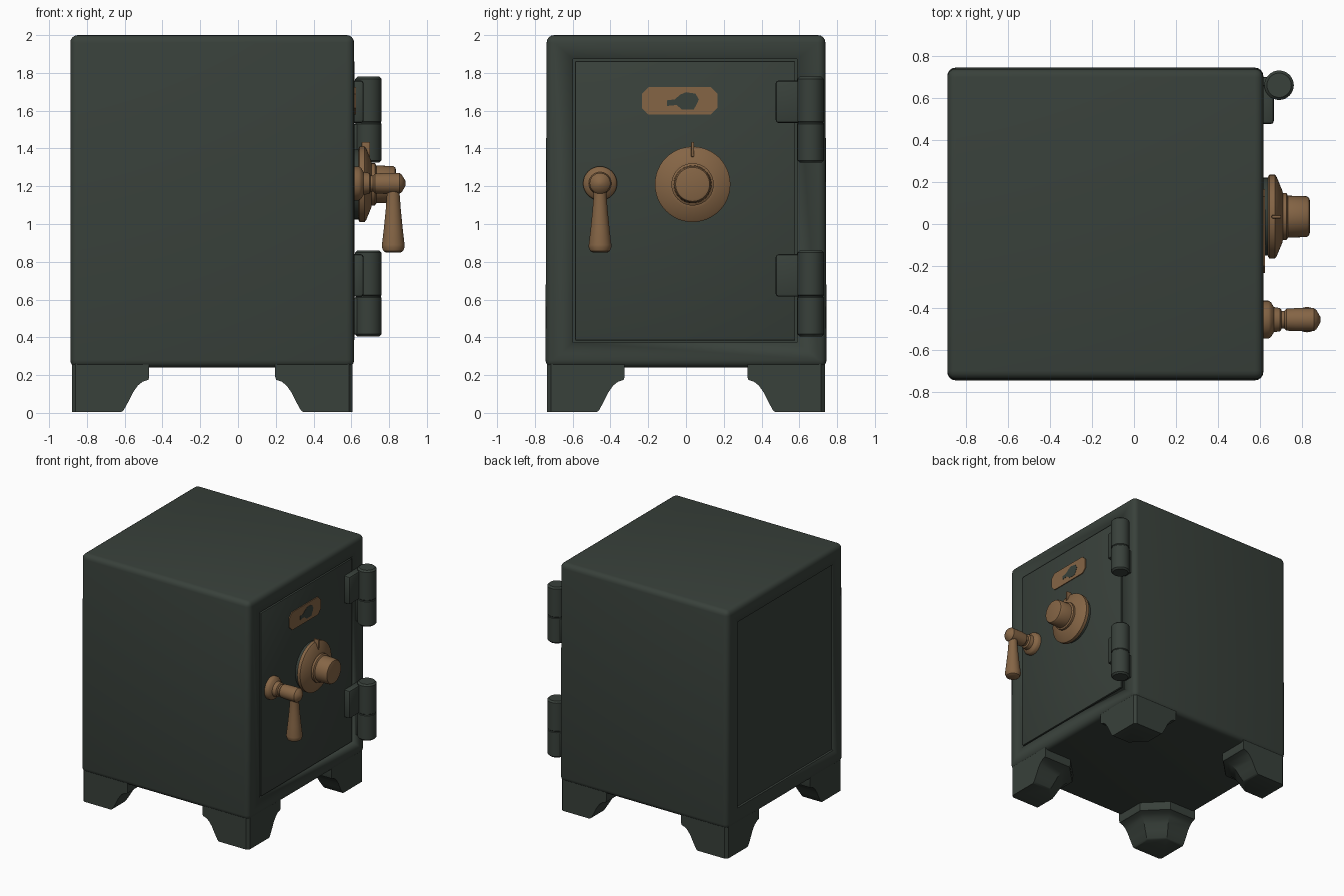
import bpy, bmesh, math
from mathutils import Matrix, Vector

if "Cube" in bpy.data.objects:
    bpy.data.objects.remove(bpy.data.objects["Cube"])


def material(name, rgb):
    m = bpy.data.materials.new(name)
    m.diffuse_color = (*rgb, 1)
    m.use_nodes = True
    m.node_tree.nodes["Principled BSDF"].inputs["Base Color"].default_value = m.diffuse_color
    return m


GREEN = material("dark green paint", (0.040, 0.052, 0.043))
BRASS = material("aged brass", (0.235, 0.130, 0.060))


def finish(name, bm, mat, angle=35):
    bmesh.ops.recalc_face_normals(bm, faces=bm.faces)
    me = bpy.data.meshes.new(name)
    bm.to_mesh(me)
    bm.free()
    me.materials.append(mat)
    ob = bpy.data.objects.new(name, me)
    bpy.context.collection.objects.link(ob)
    bpy.ops.object.select_all(action='DESELECT')
    ob.select_set(True)
    bpy.context.view_layer.objects.active = ob
    bpy.ops.object.shade_smooth_by_angle(angle=math.radians(angle))
    return ob


def box(name, lo, hi, mat, bevel=0.0, seg=3, flare=0.0):
    """Box between two corners; flare widens the bottom in y."""
    bm = bmesh.new()
    bmesh.ops.create_cube(bm, size=1)
    lo, hi = Vector(lo), Vector(hi)
    for v in bm.verts:
        low = v.co.z < 0
        side = math.copysign(flare, v.co.y) if low else 0
        v.co = Vector([lo[i] + (v.co[i] + 0.5) * (hi[i] - lo[i]) for i in range(3)])
        v.co.y += side
    if bevel:
        bmesh.ops.bevel(bm, geom=bm.edges[:], offset=bevel, segments=seg,
                        profile=0.5, affect='EDGES')
    return finish(name, bm, mat)


def loft(name, rings, mat, angle=35):
    """Skin a stack of equal-length rings and cap both ends."""
    bm = bmesh.new()
    vs = [[bm.verts.new(p) for p in r] for r in rings]
    n = len(vs[0])
    for a, b in zip(vs, vs[1:]):
        for i in range(n):
            bm.faces.new((a[i], a[(i + 1) % n], b[(i + 1) % n], b[i]))
    bm.faces.new(vs[0])
    bm.faces.new(vs[-1])
    return finish(name, bm, mat, angle)


def lathe(name, profile, origin, axis, mat, n=40):
    """Turn (radius, distance) pairs about an axis through origin."""
    rot = Vector(axis).to_track_quat('Z', 'Y').to_matrix().to_4x4()
    m = Matrix.Translation(origin) @ rot
    rings = [[m @ Vector((r * math.cos(2 * math.pi * i / n),
                          r * math.sin(2 * math.pi * i / n), h)) for i in range(n)]
             for r, h in profile]
    return loft(name, rings, mat)


# Body with shallow recesses for the door and the back panel
body = box("safe_body", (-0.888, -0.738, 0.24), (0.615, 0.738, 2.0), GREEN, 0.04, 4, 0.006)
cutters = [box("door_cutter", (0.575, -0.597, 0.373), (0.8, 0.588, 1.873), GREEN),
           box("back_cutter", (-1.1, -0.61, 0.373), (-0.870, 0.61, 1.873), GREEN)]
for c in cutters:
    c.hide_render = True
    mod = body.modifiers.new("recess", 'BOOLEAN')
    mod.object = c
    mod.operation = 'DIFFERENCE'
    mod.solver = 'EXACT'
bpy.context.view_layer.objects.active = body
for mod in list(body.modifiers):
    if mod.type == 'NODES':
        continue
    bpy.ops.object.modifier_apply(modifier=mod.name)
for c in cutters:
    bpy.data.objects.remove(c, do_unlink=True)

# Door slab, leaving a thin seam around it
box("door", (0.56, -0.587, 0.383), (0.617, 0.578, 1.863), GREEN, 0.006, 2)

# Bracket feet: curved corner blocks with a chamfered inner side
foot_profile = [(0.015, 0.25), (0.0, 0.265), (0.015, 0.275), (0.06, 0.30), (0.11, 0.325),
                (0.145, 0.35), (0.165, 0.375), (0.175, 0.405), (0.19, 0.41), (0.26, 0.41)]
foot_profile[0] = (0.005, 0.262)
foot_profile[1] = (0.010, 0.270)
for sx, xname in ((-1, "back"), (1, "door_side")):
    for sy, yname in ((-1, "left"), (1, "right")):
        cx, cy = (-0.880 if sx < 0 else 0.607), sy * 0.735
        rings = []
        for z, w in foot_profile:
            t, c = w * 0.6, 0.02
            plan = [(c, 0), (w, 0), (w, t), (t, w), (0, w), (0, c)]
            rings.append([(cx - sx * a, cy - sy * b, z) for a, b in plan])
        loft(f"foot_{xname}_{yname}", rings, GREEN, 30)

# Hinges: two-knuckle barrel, door leaf and frame mount
for name, z in (("upper", 1.325), ("lower", 0.405)):
    lathe(f"{name}_hinge_barrel",
          [(0.058, 0), (0.07, 0.012), (0.07, 0.205), (0.066, 0.209), (0.066, 0.214),
           (0.07, 0.218), (0.07, 0.443), (0.058, 0.455)], (0.69, 0.66, z), (0, 0, 1), GREEN, 32)
    box(f"{name}_hinge_leaf", (0.60, 0.475, z + 0.21), (0.665, 0.66, z + 0.435), GREEN, 0.015, 2)
    box(f"{name}_hinge_mount", (0.60, 0.625, z + 0.01), (0.67, 0.70, z + 0.205), GREEN, 0.008, 2)

# Combination dial
dial = (0.61, 0.035, 1.21)
lathe("dial_base", [(0.185, 0), (0.185, 0.03)], dial, (1, 0, 0), GREEN, 48)
lathe("dial_disc", [(0.19, 0.028), (0.2, 0.034), (0.2, 0.06), (0.19, 0.068), (0.125, 0.095),
                    (0.112, 0.098)], dial, (1, 0, 0), BRASS, 48)
lathe("dial_knob", [(0.112, 0.09), (0.112, 0.115), (0.1, 0.122), (0.097, 0.21), (0.09, 0.222),
                    (0.078, 0.226)], dial, (1, 0, 0), BRASS, 40)
box("dial_pointer", (0.655, 0.027, 1.355), (0.70, 0.043, 1.435), BRASS, 0.005, 2)

# Lever handle
hub = (0.61, -0.455, 1.215)
lathe("handle_rosette", [(0.09, 0), (0.09, 0.03), (0.082, 0.042), (0.06, 0.055), (0.055, 0.085),
                         (0.045, 0.092)], hub, (1, 0, 0), BRASS, 32)
lathe("handle_shaft", [(0.042, 0.08), (0.042, 0.105), (0.052, 0.115), (0.055, 0.16),
                       (0.055, 0.245), (0.045, 0.258), (0.012, 0.277)], hub, (1, 0, 0), BRASS, 32)
lathe("handle_grip", [(0.034, 0.0), (0.034, 0.06), (0.04, 0.14), (0.05, 0.24), (0.06, 0.325),
                      (0.06, 0.338), (0.052, 0.358), (0.04, 0.365)],
      (0.822, -0.455, 1.215), (0, 0, -1), BRASS, 32)

# Name plate with clipped corners and a worn painted patch
def plate(name, outline, x0, x1, mat):
    loft(name, [[(x, y, z) for y, z in outline] for x in (x0, x1)], mat)


cy, cz, hw, hh, k = -0.034, 1.652, 0.2, 0.072, 0.035
plate("door_plate", [(cy - hw + k, cz - hh), (cy + hw - k, cz - hh), (cy + hw, cz - hh + k),
                     (cy + hw, cz + hh - k), (cy + hw - k, cz + hh), (cy - hw + k, cz + hh),
                     (cy - hw, cz + hh - k), (cy - hw, cz - hh + k)], 0.61, 0.624, BRASS)
plate("plate_worn_patch", [(-0.10, 1.625), (-0.05, 1.63), (-0.02, 1.605), (0.04, 1.605),
                           (0.055, 1.63), (0.068, 1.66), (0.05, 1.69), (0.0, 1.698),
                           (-0.03, 1.685), (-0.06, 1.66), (-0.10, 1.655)], 0.62, 0.626, GREEN)
